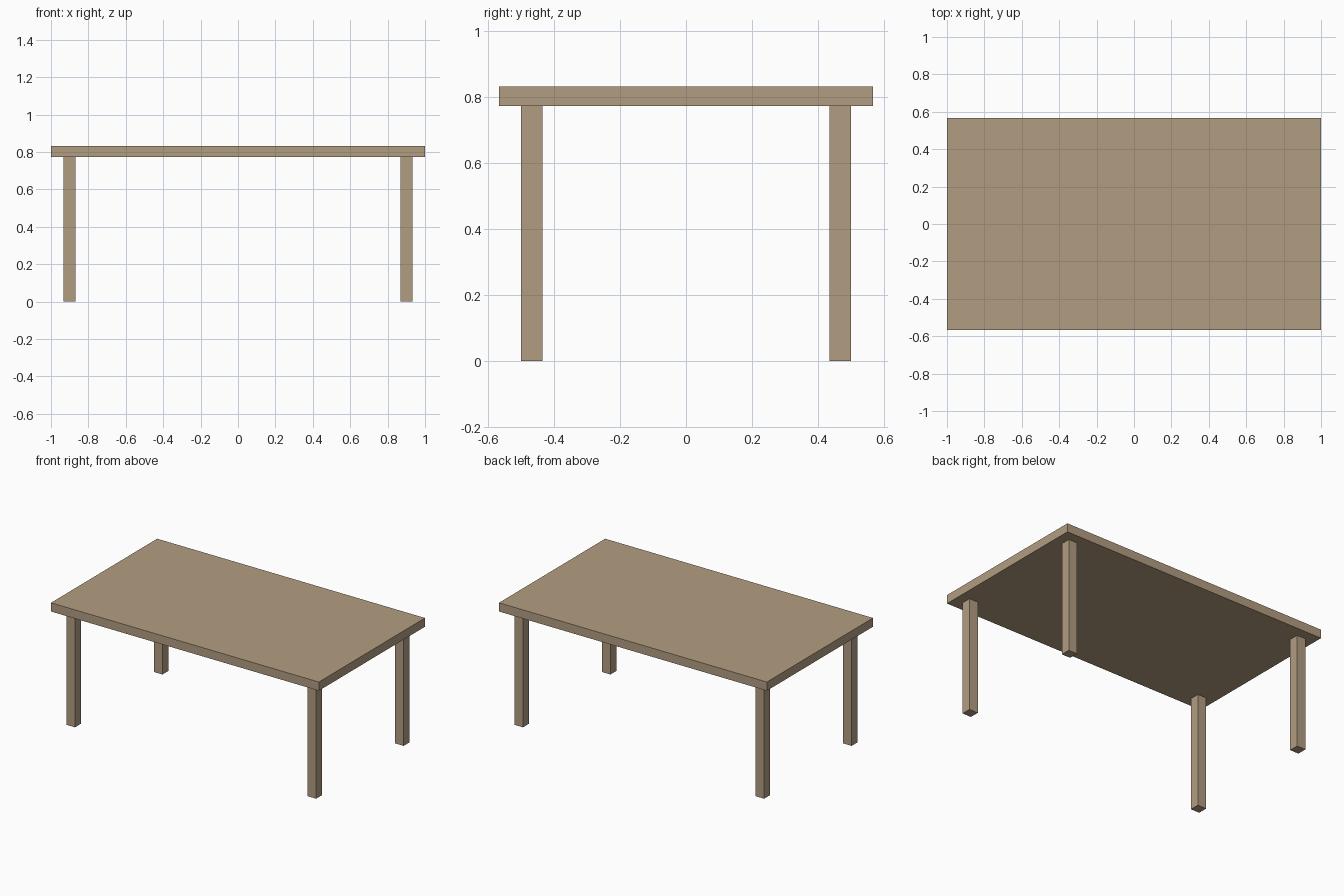
import bpy

if "Cube" in bpy.data.objects:
    bpy.data.objects.remove(bpy.data.objects["Cube"])

wood = bpy.data.materials.new("wood")
wood.diffuse_color = (0.45, 0.34, 0.22, 1)
wood.use_nodes = True
wood.node_tree.nodes["Principled BSDF"].inputs["Base Color"].default_value = wood.diffuse_color

HALF_X, HALF_Y = 1.0, 0.566
TOP_Z, UNDER_Z = 0.831, 0.772
LEG, INSET = 0.065, 0.067


def box(name, size, center):
    bpy.ops.mesh.primitive_cube_add(size=1, location=center)
    obj = bpy.context.object
    obj.name = name
    obj.scale = size
    bpy.ops.object.transform_apply(location=False, rotation=False, scale=True)
    obj.data.materials.append(wood)
    return obj


# Table top slab
box("table_top", (2 * HALF_X, 2 * HALF_Y, TOP_Z - UNDER_Z),
    (0, 0, (TOP_Z + UNDER_Z) / 2))

# Four square legs, inset equally from the edges
leg_x = HALF_X - INSET - LEG / 2
leg_y = HALF_Y - INSET - LEG / 2
for y_name, sy in (("front", -1), ("back", 1)):
    for x_name, sx in (("left", -1), ("right", 1)):
        box(f"{y_name}_{x_name}_leg", (LEG, LEG, UNDER_Z),
            (sx * leg_x, sy * leg_y, UNDER_Z / 2))
